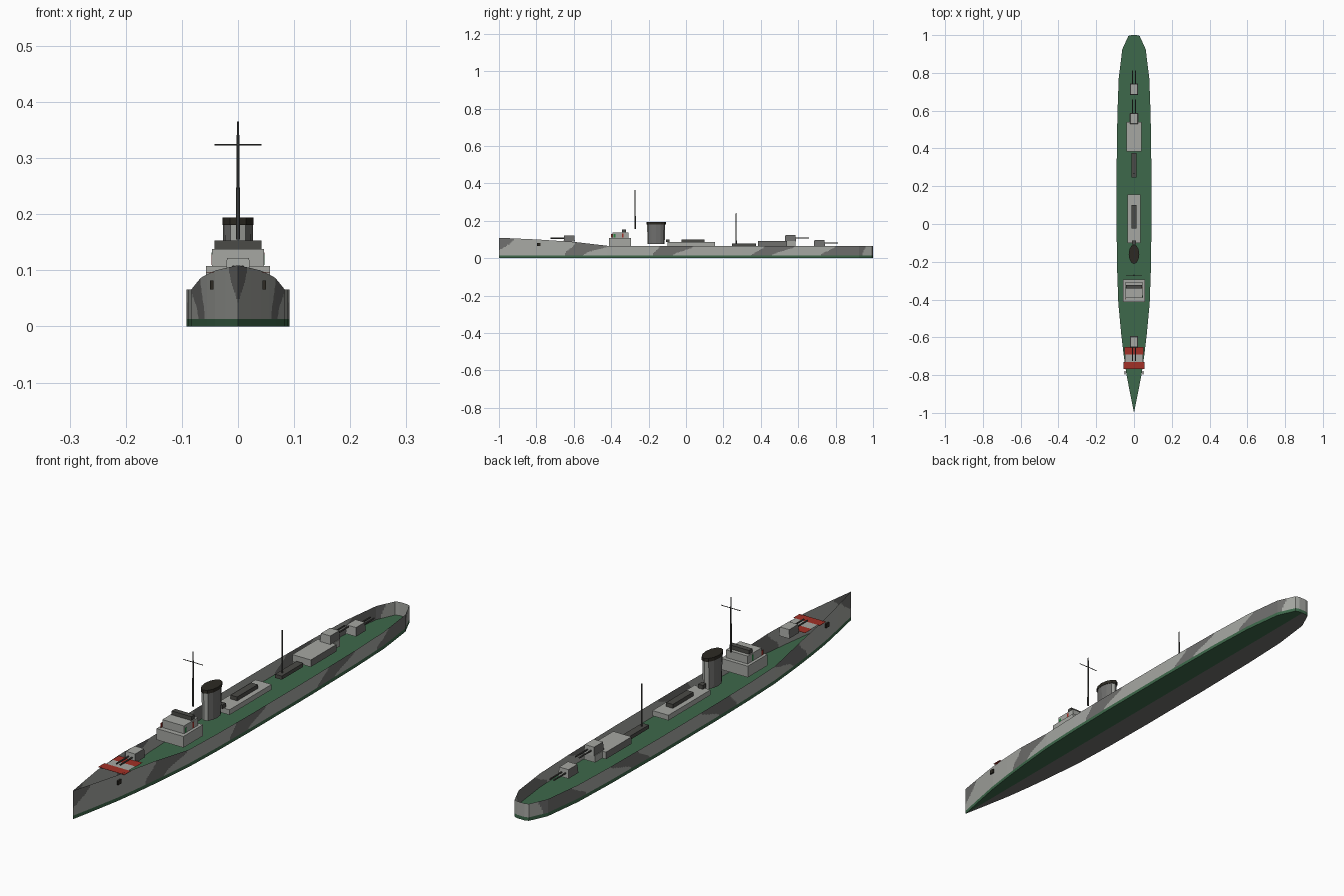
import bpy, bmesh, math
from mathutils import Matrix

if "Cube" in bpy.data.objects:
    bpy.data.objects.remove(bpy.data.objects["Cube"])


def material(name, r, g, b):
    m = bpy.data.materials.new(name)
    m.diffuse_color = (r, g, b, 1)
    m.use_nodes = True
    m.node_tree.nodes["Principled BSDF"].inputs["Base Color"].default_value = m.diffuse_color
    return m


LIGHT = material("light grey", 0.38, 0.39, 0.365)
DARK = material("camouflage grey", 0.16, 0.16, 0.155)
GREEN = material("deck green", 0.048, 0.14, 0.07)
STEEL = material("dark steel", 0.07, 0.07, 0.063)
BLACK = material("black", 0.026, 0.023, 0.017)
RED = material("red", 0.36, 0.03, 0.02)
LAMP = material("lamp green", 0.02, 0.22, 0.05)


def finish(name, bm, *mats):
    me = bpy.data.meshes.new(name)
    bm.to_mesh(me)
    bm.free()
    for m in mats:
        me.materials.append(m)
    ob = bpy.data.objects.new(name, me)
    bpy.context.collection.objects.link(ob)
    return ob


def box(name, x0, x1, y0, y1, z0, z1, mat, taper=1.0, side_mat=None):
    bm = bmesh.new()
    bmesh.ops.create_cube(bm, size=1)
    bm.normal_update()
    if side_mat:                     # second colour on the port and starboard faces
        for f in bm.faces:
            f.material_index = int(abs(f.normal.x) > 0.7)
    for v in bm.verts:
        k = taper if v.co.z > 0 else 1
        v.co = ((x0 + x1) / 2 + v.co.x * (x1 - x0) * k,
                (y0 + y1) / 2 + v.co.y * (y1 - y0) * k,
                (z0 + z1) / 2 + v.co.z * (z1 - z0))
    return finish(name, bm, mat, *([side_mat] if side_mat else []))


def rod(name, centre, length, r1, r2, mat, axis="Z", sides=8):
    bm = bmesh.new()
    bmesh.ops.create_cone(bm, cap_ends=True, segments=sides, radius1=r1, radius2=r2, depth=length)
    turn = {"Z": Matrix(), "X": Matrix.Rotation(math.pi / 2, 4, "Y"),
            "Y": Matrix.Rotation(math.pi / 2, 4, "X")}[axis]
    bm.transform(Matrix.Translation(centre) @ turn)
    return finish(name, bm, mat)


# Hull outline for one side, bow to stern (x, y), and height of the top edge (y, z)
WATER = 0.013
OUTLINE = [(0, -1), (0.022, -0.89), (0.041, -0.79), (0.055, -0.69), (0.068, -0.58), (0.083, -0.42),
           (0.089, -0.25), (0.092, -0.05), (0.092, 0.3), (0.088, 0.58), (0.081, 0.77),
           (0.062, 0.925), (0.03, 0.995), (0.015, 1), (0, 1)]
SHEER = [(-1, 0.109), (-0.8, 0.1), (-0.6, 0.087), (-0.42, 0.066), (1, 0.065)]
# Camouflage patches: start and end y at the waterline, then at the top edge
PATCHES = [(-1.1, -1.02, -1.1, -0.92), (-0.65, -0.55, -0.59, -0.42), (-0.18, -0.07, -0.14, 0.04),
           (0.35, 0.46, 0.42, 0.58), (0.72, 0.94, 0.8, 0.96)]


def top_edge(y):
    for (ya, za), (yb, zb) in zip(SHEER, SHEER[1:]):
        if y <= yb:
            return za + (zb - za) * (y - ya) / (yb - ya)
    return SHEER[-1][1]


def is_dark(y, t):
    s = t * t * (3 - 2 * t)          # curved patch borders
    return any(a + (c - a) * s < y < b + (d - b) * s for a, b, c, d in PATCHES)


# Waterline slab: its top is the green deck, its underside is half grey
ring = OUTLINE + [(-x, y) for x, y in OUTLINE[-2:0:-1]]
bm = bmesh.new()
low = bm.faces.new([bm.verts.new((x, y, 0)) for x, y in ring])
up = bmesh.ops.extrude_face_region(bm, geom=[low])["geom"]
for v in up:
    if isinstance(v, bmesh.types.BMVert):
        v.co.z = WATER
bmesh.ops.bisect_plane(bm, geom=bm.verts[:] + bm.edges[:] + bm.faces[:], dist=1e-5,
                       plane_co=(0, 0, 0), plane_no=(1, 0, 0))
bmesh.ops.recalc_face_normals(bm, faces=bm.faces)
for f in bm.faces:
    f.material_index = int(f.normal.z < -0.5 and f.calc_center_median().x < 0)
finish("waterline_and_deck", bm, GREEN, DARK)

# Open hull side walls with camouflage
path = []
for (xa, ya), (xb, yb) in zip(OUTLINE, OUTLINE[1:]):
    n = max(1, round((yb - ya) / 0.006))
    path += [(xa + (xb - xa) * i / n, ya + (yb - ya) * i / n) for i in range(n)]
path.append(OUTLINE[-1])
ROWS = 16
bm = bmesh.new()
for side in (1, -1):
    grid = [[bm.verts.new((side * x, y, WATER + (top_edge(y) - WATER) * r / ROWS))
             for r in range(ROWS + 1)] for x, y in path]
    for i in range(len(path) - 1):
        for r in range(ROWS):
            quad = [grid[i][r], grid[i + 1][r], grid[i + 1][r + 1], grid[i][r + 1]]
            f = bm.faces.new(quad if side == 1 else quad[::-1])
            f.material_index = int(is_dark((path[i][1] + path[i + 1][1]) / 2, (r + 0.5) / ROWS))
bmesh.ops.remove_doubles(bm, verts=bm.verts, dist=1e-5)
finish("hull_sides", bm, LIGHT, DARK)

# Recognition stripes across the bow
for name, w, y0, y1, mat in (("front_stripe", 0.056, -0.768, -0.73, RED),
                             ("middle_stripe", 0.048, -0.73, -0.69, LIGHT),
                             ("rear_stripe", 0.05, -0.69, -0.65, RED)):
    box(name, -w, w, y0, y1, 0.0962, 0.0968, mat)

# Anchors
for s in (1, -1):
    box("anchor", s * 0.047 - 0.003, s * 0.047 + 0.003, -0.797, -0.778, 0.066, 0.082, BLACK)

# Bridge
box("bridge_lower", -0.057, 0.057, -0.412, -0.293, 0.065, 0.108, LIGHT)
box("bridge_upper", -0.046, 0.046, -0.393, -0.308, 0.108, 0.138, LIGHT)
box("bridge_director", -0.042, 0.042, -0.342, -0.322, 0.138, 0.153, STEEL)
for s, rear_mat, front_mat in ((1, RED, LAMP), (-1, LAMP, RED)):
    a, b = sorted((s * 0.046, s * 0.047))
    box("side_lamp", a, b, -0.342, -0.334, 0.11, 0.132, rear_mat)
    y0 = -0.388 if s == 1 else -0.401
    box("side_screen", a, b, y0, y0 + 0.01, 0.109, 0.128, front_mat)

# Masts
rod("fore_mast", (0, -0.272, 0.26), 0.21, 0.004, 0.002, STEEL)
rod("fore_yard", (0, -0.272, 0.324), 0.083, 0.0014, 0.0014, STEEL, "X")
rod("aft_mast", (0, 0.268, 0.158), 0.165, 0.0035, 0.002, STEEL)


# Oval funnel with dark cap: camouflage on its flanks
def oval(name, z0, z1, a0, b0, a1, b1, *mats):
    bm = bmesh.new()
    bmesh.ops.create_cone(bm, cap_ends=True, segments=12, radius1=1, radius2=1, depth=1)
    bm.normal_update()
    for f in bm.faces:
        f.material_index = int(len(mats) > 1 and abs(f.normal.x) > 0.5)
    for v in bm.verts:
        hi = v.co.z > 0
        v.co = (v.co.x * (a1 if hi else a0), -0.16 + v.co.y * (b1 if hi else b0), z1 if hi else z0)
    return finish(name, bm, *mats)


oval("funnel", 0.075, 0.183, 0.025, 0.046, 0.027, 0.048, LIGHT, DARK)
oval("funnel_cap", 0.181, 0.194, 0.028, 0.052, 0.028, 0.052, BLACK)
box("vent", -0.01, 0.01, -0.108, -0.088, 0.085, 0.1, STEEL)

# Deckhouses and torpedo mounts
box("middle_deckhouse", -0.034, 0.034, -0.1, 0.155, 0.065, 0.085, LIGHT)
box("forward_torpedo_mount", -0.014, 0.014, -0.025, 0.1, 0.085, 0.1, STEEL)
box("aft_torpedo_mount", -0.014, 0.014, 0.245, 0.375, 0.063, 0.077, STEEL)
box("aft_deckhouse", -0.039, 0.039, 0.385, 0.54, 0.065, 0.092, LIGHT, side_mat=DARK)
box("aft_gun_platform", -0.024, 0.024, 0.54, 0.585, 0.065, 0.092, LIGHT)


# Twin gun turrets: rear y, direction of fire, base height
def turret(label, y, d, z):
    y0, y1 = sorted((y, y + d * 0.06))
    box(label + "_turret", -0.022, 0.022, y0, y1, z, z + 0.033, LIGHT, 0.9, DARK)
    for s in (1, -1):
        rod(label + "_barrel", (s * 0.008, y + d * 0.09, z + 0.017), 0.08, 0.003, 0.003, STEEL, "Y", 6)


turret("fore", -0.594, -1, 0.089)
turret("raised_aft", 0.528, 1, 0.09)
turret("stern", 0.683, 1, 0.063)
